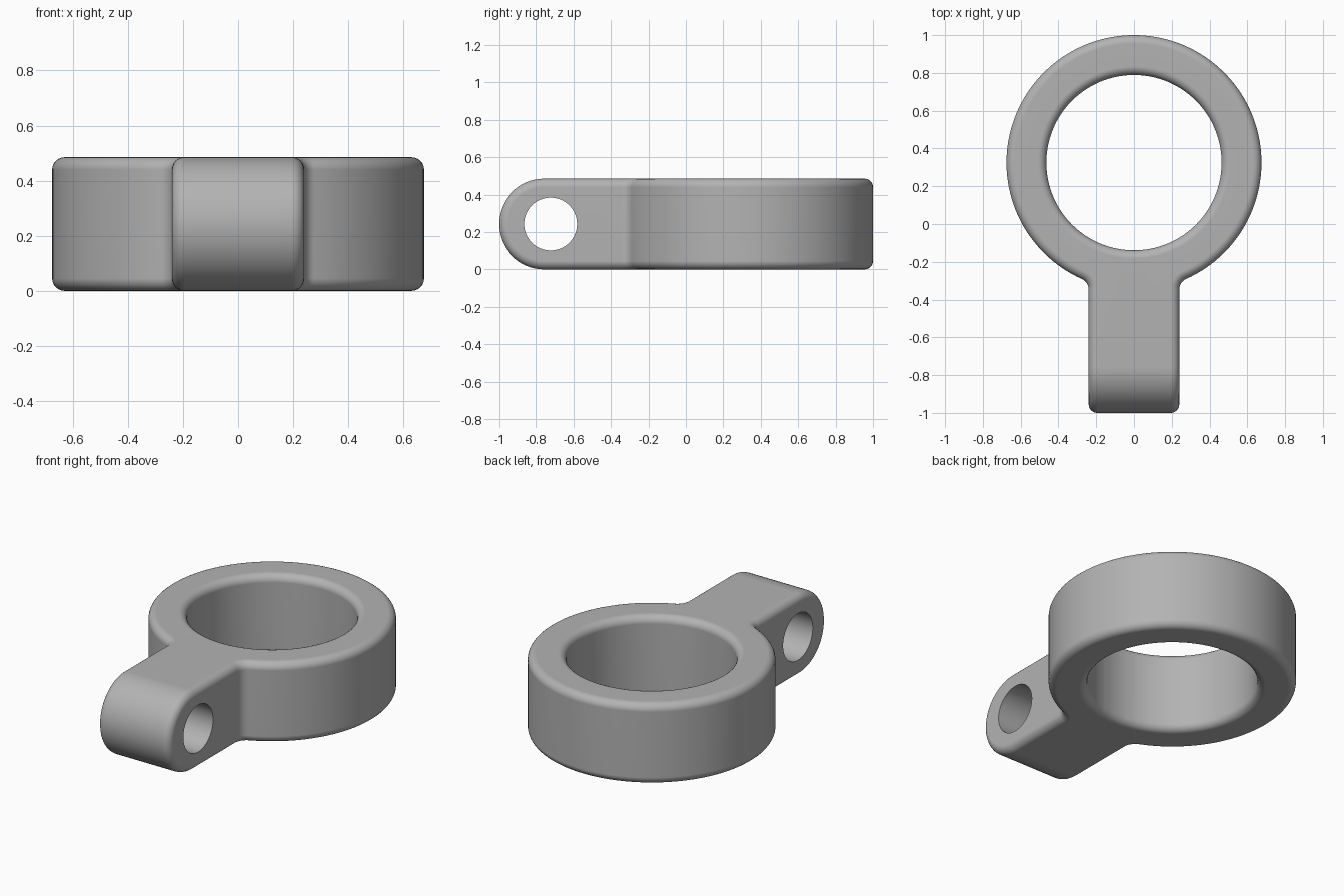
import bpy, bmesh, math
from mathutils import Vector

if "Cube" in bpy.data.objects:
    bpy.data.objects.remove(bpy.data.objects["Cube"])

H = 0.485                # thickness
CY, R, RI = 0.325, 0.675, 0.464   # ring centre, outer and inner radius
A = 0.24                 # half width of the arm
B, N = 0.045, 6          # edge rounding and its steps
F = 0.06                 # fillet between arm and ring
YE = -1 + H / 2          # axis of the rounded arm end

grey = bpy.data.materials.new("grey")
grey.diffuse_color = (0.45, 0.45, 0.45, 1)
grey.use_nodes = True
grey.node_tree.nodes["Principled BSDF"].inputs["Base Color"].default_value = grey.diffuse_color

# Rounded edge section: (inset, height) from bottom to top
quarter = [math.pi / 2 * k / N for k in range(N + 1)]
section = [(B * (1 - math.sin(a)), B * (1 - math.cos(a))) for a in quarter]
section += [(B * (1 - math.cos(a)), H - B + B * math.sin(a)) for a in quarter]

# Right half of the plan outline: (point, outward normal)
fx = A + F
fy = CY - math.sqrt((R + F) ** 2 - fx ** 2)
half = [((A, YE + (fy - YE) * k / 4), (1, 0)) for k in range(4)]
a1 = math.atan2(CY - fy, -fx)
for k in range(9):
    a = math.pi + (a1 - math.pi) * k / 8
    c, s = math.cos(a), math.sin(a)
    half.append(((fx + F * c, fy + F * s), (-c, -s)))
a0 = math.atan2(fy - CY, fx)
for k in range(1, 61):
    a = a0 + (math.pi / 2 - a0) * k / 60
    c, s = math.cos(a), math.sin(a)
    half.append(((R * c, CY + R * s), (c, s)))
path = half + [((-p[0], p[1]), (-n[0], n[1])) for p, n in half[-2::-1]]
end_x = [-(A - B) + 2 * (A - B) * k / 8 for k in range(1, 8)]

bm = bmesh.new()


def row(points):
    return [bm.verts.new(p) for p in points]


def skin(a, b, closed=False):
    for i in range(len(a) if closed else len(a) - 1):
        j = (i + 1) % len(a)
        bm.faces.new((a[i], a[j], b[j], b[i]))


# Outer wall with rounded edges
outer = [row([(p[0] - n[0] * d, p[1] - n[1] * d, z) for p, n in path]) for d, z in section]
for a, b in zip(outer, outer[1:]):
    skin(a, b)

# Bore wall, each point facing its outline point
targets = [p for p, n in path] + [(x, YE) for x in end_x]
dirs = [Vector((x, y - CY)).normalized() for x, y in targets]
bore = [row([(v.x * (RI + d), CY + v.y * (RI + d), z) for v in dirs]) for d, z in section]
for a, b in zip(bore, bore[1:]):
    skin(a, b, True)

# Flat top and bottom
for s in (0, -1):
    loop = outer[s] + row([(x, YE, section[s][1]) for x in end_x])
    skin(loop, bore[s], True)

# Rounded arm end, turned about the x axis
edge = [(A - d, z - H / 2) for d, z in section[N + 1:]]
prof = [(-x, r) for x, r in edge] + [(x, H / 2) for x in end_x] + edge[::-1]
rows = []
for k in range(33):
    t = math.pi * k / 32
    rows.append(row([(x, YE - r * math.sin(t), H / 2 + r * math.cos(t)) for x, r in prof]))
for a, b in zip(rows, rows[1:]):
    skin(a, b)
for i in (0, -1):
    bm.faces.new([r[i] for r in rows])

bmesh.ops.remove_doubles(bm, verts=bm.verts, dist=1e-5)
bmesh.ops.recalc_face_normals(bm, faces=bm.faces)
mesh = bpy.data.meshes.new("ring_with_arm")
bm.to_mesh(mesh)
bm.free()
mesh.materials.append(grey)
body = bpy.data.objects.new("ring_with_arm", mesh)
bpy.context.collection.objects.link(body)

# Cross hole through the arm
bpy.ops.mesh.primitive_cylinder_add(vertices=64, radius=0.141, depth=1,
                                    location=(0, -0.722, H / 2), rotation=(0, math.pi / 2, 0))
cutter = bpy.context.object
cutter.name = "cross_hole_cutter"
cutter.data.materials.append(grey)
cut = body.modifiers.new("cross_hole", 'BOOLEAN')
cut.operation, cut.solver, cut.object = 'DIFFERENCE', 'EXACT', cutter
bpy.ops.object.select_all(action='DESELECT')
body.select_set(True)
bpy.context.view_layer.objects.active = body
bpy.ops.object.modifier_apply(modifier=cut.name)
bpy.data.objects.remove(cutter)

# Smooth shading with flat faces kept flat
bpy.ops.object.shade_smooth_by_angle(angle=math.radians(35))
wn = body.modifiers.new("even_shading", 'WEIGHTED_NORMAL')
wn.keep_sharp = True
